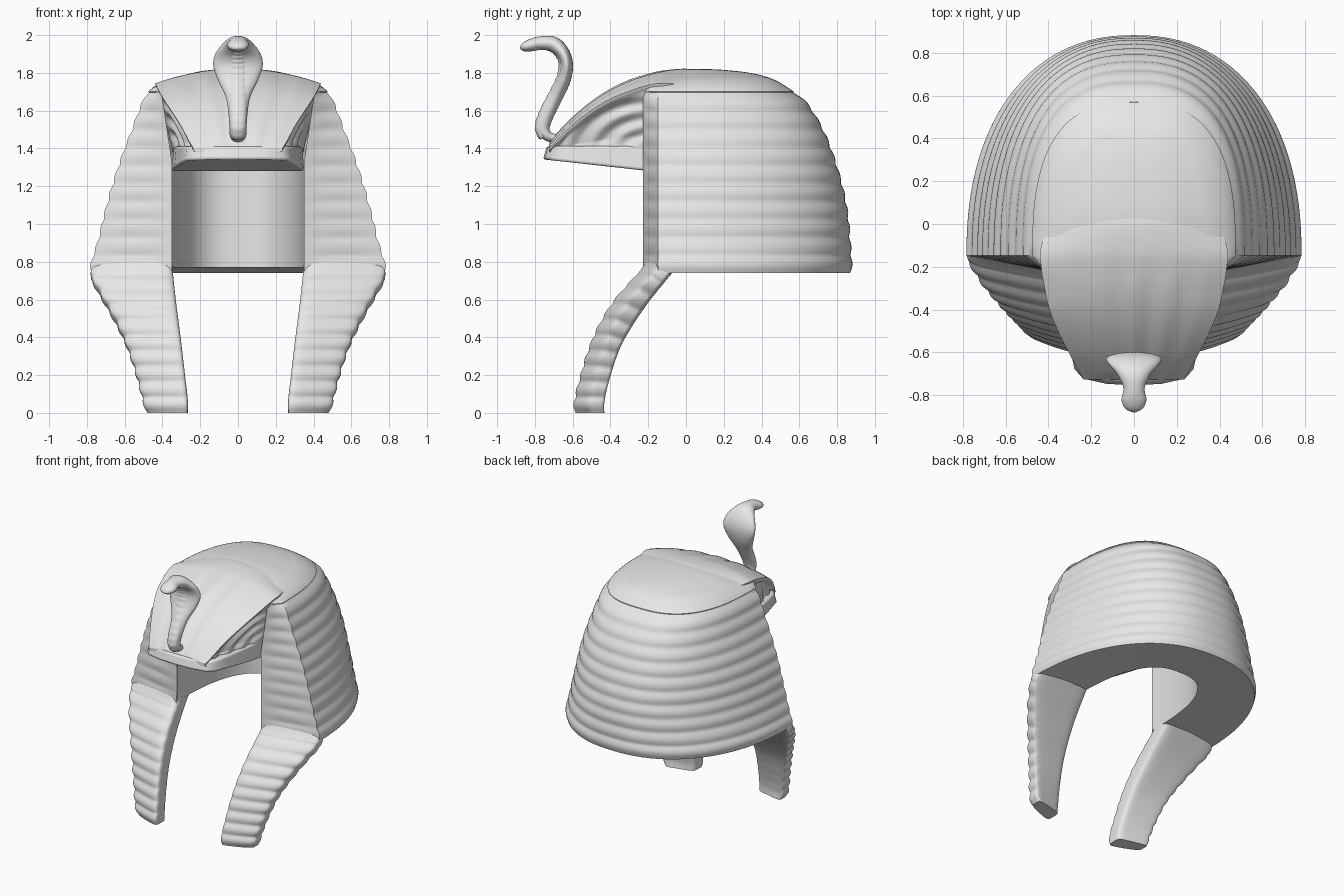
import bpy, bmesh, math
from mathutils import Vector

if "Cube" in bpy.data.objects:
    bpy.data.objects.remove(bpy.data.objects["Cube"])

mat = bpy.data.materials.new("pale_grey")
mat.diffuse_color = (0.8, 0.8, 0.8, 1)
mat.use_nodes = True
mat.node_tree.nodes["Principled BSDF"].inputs["Base Color"].default_value = mat.diffuse_color


def sample(table, t):
    """Smooth curve through table rows, t in 0..1."""
    n = len(table) - 1
    k = min(int(t * n), n - 1)
    f = t * n - k
    a, b = table[k], table[k + 1]
    p, q = table[max(k - 1, 0)], table[min(k + 2, n)]
    h = lambda p, a, b, q: a + 0.5 * f * (b - p + f * (2 * p - 5 * a + 4 * b - q + f * (3 * (a - b) + q - p)))
    return [h(*v) for v in zip(p, a, b, q)]


def grid(bm, rows, loop=False, caps=False):
    vs = [[bm.verts.new(c) for c in r] for r in rows]
    n = len(rows[0])
    for r0, r1 in zip(vs, vs[1:]):
        for i in range(n if loop else n - 1):
            j = (i + 1) % n
            bm.faces.new((r0[i], r0[j], r1[j], r1[i]))
    if caps:
        bm.faces.new(vs[0])
        bm.faces.new(vs[-1])


def finish(bm, name, angle=40):
    bmesh.ops.remove_doubles(bm, verts=bm.verts[:], dist=0.0005)
    bmesh.ops.recalc_face_normals(bm, faces=bm.faces[:])
    me = bpy.data.meshes.new(name)
    bm.to_mesh(me)
    bm.free()
    ob = bpy.data.objects.new(name, me)
    bpy.context.collection.objects.link(ob)
    me.materials.append(mat)
    bpy.ops.object.select_all(action='DESELECT')
    ob.select_set(True)
    bpy.context.view_layer.objects.active = ob
    bpy.ops.object.shade_smooth_by_angle(angle=math.radians(angle))
    return ob


def pleat(z, pitch=0.095, amp=0.011):
    return amp * (math.sqrt(math.sin(math.pi * (z - 0.74) / pitch) ** 2 + 0.02) - 0.6)


def arc(a, y0, y1, p, u):
    c, s = math.cos(u), math.sin(u)
    return (math.copysign(abs(c) ** p, c) * a, y0 + (y1 - y0) * max(s, 0) ** p)


# Pleated headcloth: outer dome, underside, inner wall and front panels
dome = [(1.823, 0.0, -0.1), (1.821, 0.10, 0.09), (1.812, 0.19, 0.24), (1.795, 0.27, 0.36),
        (1.765, 0.375, 0.46), (1.715, 0.458, 0.545), (1.64, 0.508, 0.64), (1.5, 0.56, 0.725),
        (1.35, 0.617, 0.785), (1.2, 0.666, 0.828), (1.05, 0.707, 0.857), (0.9, 0.744, 0.87),
        (0.8, 0.775, 0.877), (0.74, 0.78, 0.874)]
US = [math.pi * i / 80 for i in range(81)]
Y0 = -0.148
bm = bmesh.new()
rows, panel = [], []


def droop(y, z):
    return z - 0.02 * max(0, (0.08 - y) / 0.22) ** 1.5 * max(0, min(1, (z - 1.7) / 0.1))


for k in range(141):
    z, X, Y = sample(dome, k / 140)
    d = pleat(z) if z < 1.70 else 0.005
    p = 0.89 - 0.15 * min(1, max(0, (z - 1.1) / 0.6))
    if z > 1.78:
        p = 0.8
    rows.append([(x, y, droop(y, z)) for x, y in (arc(X + d, Y0, Y + d, p, u) for u in US)])
    if z < 1.74:
        xi = 0.35 + 0.06 * max(0, (z - 1.33) / 0.4)
        panel.append([((X + d) * (1 - f) + xi * f, Y0 - 0.08 * f - d * math.sin(math.pi * f) * 0.6,
                       droop(Y0, z)) for f in [i / 10 for i in range(11)]])
inner = [[(*arc(0.35, -0.225, 0.5, 0.75, u), z) for u in US] for z in (0.77, 0.9, 1.05, 1.2, 1.31)]
grid(bm, rows + inner)
for s in (1, -1):
    grid(bm, [[(s * x, y, z) for x, y, z in r] for r in panel])
finish(bm, "headcloth")

# Front lappets: front z, front y, back y, back z, inner x, outer x
lappet = [(0.80, -0.222, -0.06, 0.755, 0.348, 0.765), (0.745, -0.258, -0.11, 0.695, 0.343, 0.778),
          (0.62, -0.37, -0.20, 0.58, 0.33, 0.715), (0.5, -0.45, -0.28, 0.46, 0.315, 0.648),
          (0.36, -0.515, -0.345, 0.34, 0.298, 0.588), (0.2, -0.565, -0.395, 0.19, 0.28, 0.537),
          (0.07, -0.597, -0.423, 0.07, 0.266, 0.505), (0.0, -0.597, -0.425, 0.0, 0.266, 0.485)]
for s, name in ((1, "lappet_right"), (-1, "lappet_left")):
    bm = bmesh.new()
    rows = []
    for k in range(101):
        zf, yf, yb, zb, xi, xo = sample(lappet, k / 100)
        d = pleat(zf, 0.082, 0.011) if zf < 0.74 else 0
        row = []
        for i in range(48):
            a = 2 * math.pi * i / 48
            c, q = math.cos(a), math.sin(a)
            u = 0.5 + 0.5 * math.copysign(abs(c) ** 0.35, c)
            v = 0.5 + 0.5 * math.copysign(abs(q) ** 0.35, q)
            # outer side is swept back, following the curve of the cloth
            turn = 0.08 * u ** 1.3 * (1 - v) - 0.05 * (1 - u) * v * max(0, 1 - zf / 0.8)
            row.append((s * (xi + (xo + d - xi) * u), yf + (yb - yf) * v + turn - d * (1 - v),
                        max(0, zf + (zb - zf) * v)))
        rows.append(row)
    grid(bm, rows, loop=True, caps=True)
    finish(bm, name, 50)

# Crown sweeping from the brow over the top: y, top z, half width, shoulder z, base half width
crown = [(-0.725, 1.42, 0.235, 1.40, 0.235), (-0.68, 1.48, 0.262, 1.445, 0.25), (-0.6, 1.562, 0.305, 1.525, 0.265),
         (-0.5, 1.645, 0.355, 1.602, 0.285), (-0.4, 1.71, 0.395, 1.662, 0.305), (-0.3, 1.758, 0.418, 1.703, 0.325),
         (-0.2, 1.792, 0.434, 1.735, 0.34), (-0.12, 1.812, 0.436, 1.745, 0.345), (0.0, 1.822, 0.40, 1.735, 0.345),
         (0.1, 1.805, 0.37, 1.72, 0.345)]
bm = bmesh.new()
rows = []
for k in range(91):
    y, zt, w, zs, wb = sample(crown, k / 90)
    fade = max(0, min(1, (-0.1 - y) / 0.2))
    half = []
    for i in range(25):
        f = i / 24
        fold = 0.006 * fade * math.cos(f * 5 * math.pi)
        half.append((w * f, y, zs + (zt - zs) * (1 - f ** 2.4) + fold * (1 - f)))
    # recessed cheeks with nested arches
    H = max(zs - 1.38, 0.01)
    for i in range(1, 37):
        f = i / 36
        depth = f * H
        x = w + (wb - w) * f
        r = math.hypot((y + 0.18) / 0.52, (zs - depth - 1.37) / 0.36)
        edge = min(1, max(0, depth - 0.012) / 0.03) * min(1, (1 - f) * 4)
        half.append((x - (0.028 + 0.012 * math.sin(r * 27)) * edge * fade, y, zs - depth))
    rows.append([(-x, y, z) for x, y, z in reversed(half[1:])] + half)
grid(bm, rows)
bm.faces.new(bm.verts[:len(rows[0])])
finish(bm, "crown", 60)

# Brow band with a sloping underside
half = [(0.0, -0.757), (0.13, -0.75), (0.24, -0.725), (0.28, -0.68), (0.305, -0.55), (0.337, -0.35), (0.352, -0.19)]
outline = half + [(-x, y) for x, y in reversed(half[1:])]
bm = bmesh.new()
low = [(x, y, 1.342 - 0.11 * (y + 0.755)) for x, y in outline]
top = [(x * 0.97, y + 0.02 * (y < -0.6), 1.412) for x, y in outline]
grid(bm, [low, top], loop=True, caps=True)
ob = finish(bm, "brow_band", 40)
bev = ob.modifiers.new("soft_edges", 'BEVEL')
bev.width = 0.014
bev.segments = 3
bev.limit_method = 'ANGLE'
bev.angle_limit = math.radians(50)

# Cavity ceiling
bm = bmesh.new()
bm.faces.new([bm.verts.new((*arc(0.352, -0.225, 0.502, 0.75, u), 1.305)) for u in reversed(US)])
finish(bm, "cavity_ceiling")

# Rearing snake ornament: y, z, half thickness, half width
snake = [(-0.69, 1.452, 0.022, 0.03), (-0.735, 1.468, 0.028, 0.043), (-0.758, 1.51, 0.036, 0.045),
         (-0.738, 1.58, 0.039, 0.05), (-0.692, 1.67, 0.038, 0.064), (-0.648, 1.76, 0.036, 0.105),
         (-0.632, 1.84, 0.034, 0.131), (-0.652, 1.905, 0.036, 0.118), (-0.70, 1.95, 0.041, 0.078),
         (-0.765, 1.958, 0.036, 0.05), (-0.82, 1.947, 0.033, 0.058), (-0.86, 1.935, 0.022, 0.042),
         (-0.878, 1.93, 0.005, 0.01)]


def sweep(name, t0, t1, shape):
    bm = bmesh.new()
    rows = []
    for k in range(81):
        t = t0 + (t1 - t0) * k / 80
        y, z, th, w = sample(snake, t)
        a, b = sample(snake, max(0, t - 0.004)), sample(snake, min(1, t + 0.004))
        tan = Vector((0, b[0] - a[0], b[1] - a[1])).normalized()
        nrm = Vector((0, -tan.z, tan.y))
        off, th, w = shape(k / 80, th, w)
        c = Vector((0, y, z)) + nrm * off
        rows.append([c + Vector((w * math.cos(q), 0, 0)) + nrm * th * math.sin(q)
                     for q in [2 * math.pi * i / 24 for i in range(24)]])
    grid(bm, rows, loop=True, caps=True)
    finish(bm, name, 60)


sweep("snake_body", 0, 1, lambda f, th, w: (0, th, w))
# Banded belly strip
sweep("snake_belly", 0.1, 0.68, lambda f, th, w: (
    0.016, 0.024 + 0.003 * abs(math.sin(f * 14 * math.pi)), 0.036 + 0.012 * math.sin(f * math.pi)))
